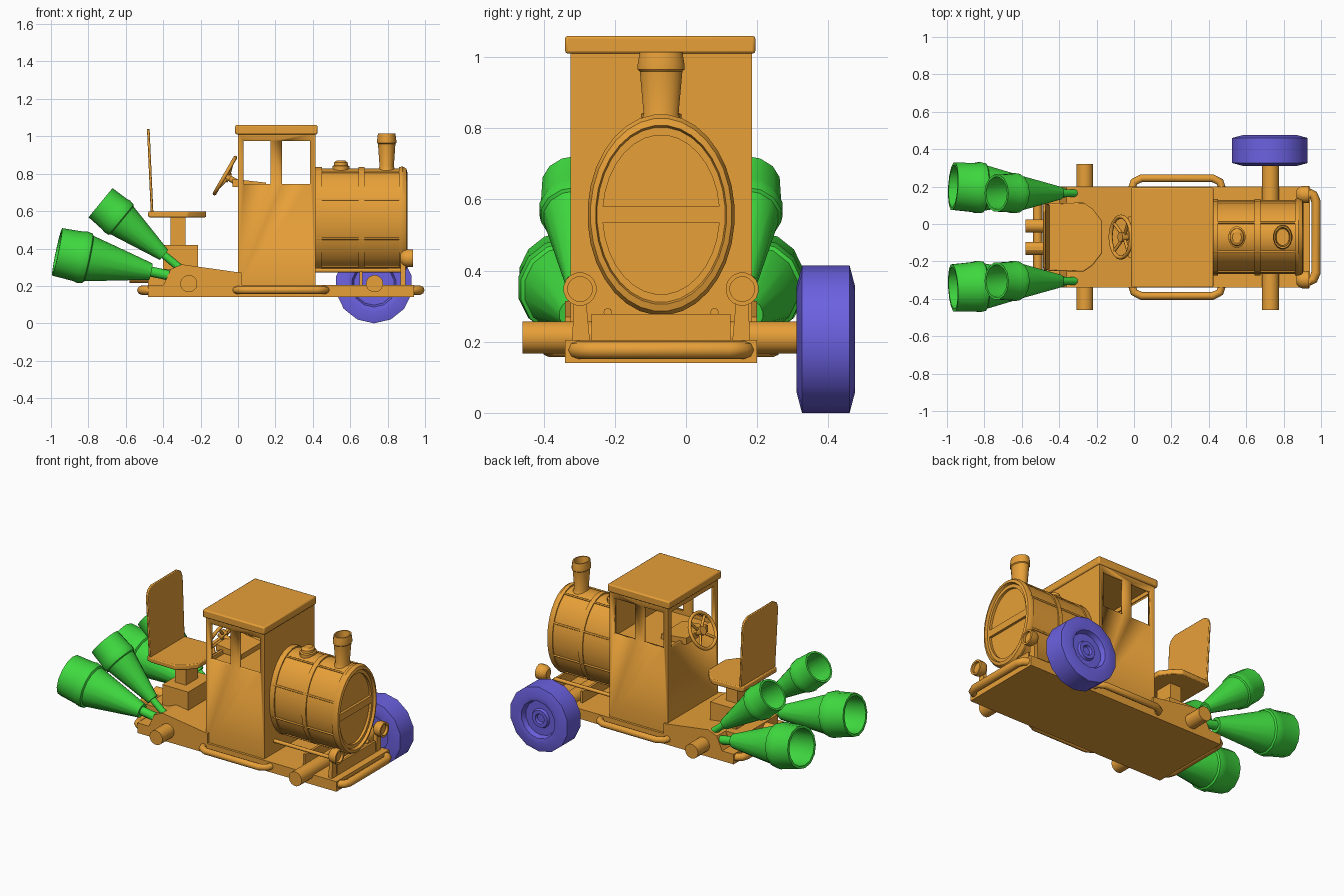
import bpy, bmesh, math
from mathutils import Vector

if "Cube" in bpy.data.objects:
    bpy.data.objects.remove(bpy.data.objects["Cube"])

YC = -0.07  # centre plane of the vehicle

def material(name, col):
    m = bpy.data.materials.new(name)
    m.diffuse_color = col
    m.use_nodes = True
    m.node_tree.nodes["Principled BSDF"].inputs["Base Color"].default_value = m.diffuse_color
    return m

ORANGE = material("orange", (0.8, 0.35, 0.04, 1))
GREEN = material("green", (0.05, 0.7, 0.05, 1))
BLUE = material("blue", (0.15, 0.12, 0.75, 1))

def finish(name, bm, mat=ORANGE, bevel=0):
    bmesh.ops.recalc_face_normals(bm, faces=bm.faces)
    me = bpy.data.meshes.new(name)
    bm.to_mesh(me)
    bm.free()
    ob = bpy.data.objects.new(name, me)
    bpy.context.collection.objects.link(ob)
    me.materials.append(mat)
    if bevel:
        b = ob.modifiers.new("bevel", 'BEVEL')
        b.width, b.segments = bevel, 2
    bpy.ops.object.select_all(action='DESELECT')
    ob.select_set(True)
    bpy.context.view_layer.objects.active = ob
    bpy.ops.object.shade_smooth_by_angle(angle=math.radians(30))
    return ob

def box(name, x, y, z, bevel=0):
    bm = bmesh.new()
    bmesh.ops.create_cube(bm, size=1)
    for v in bm.verts:
        v.co = [a + (b - a) * (c + 0.5) for (a, b), c in zip((x, y, z), v.co)]
    return finish(name, bm, bevel=bevel)

def prism(name, pts, offset, bevel=0):
    """Extrude a 3D outline by an offset."""
    bm = bmesh.new()
    f = bm.faces.new([bm.verts.new(p) for p in pts])
    ext = bmesh.ops.extrude_face_region(bm, geom=[f], use_keep_orig=True)
    bmesh.ops.translate(bm, vec=offset, verts=[g for g in ext["geom"] if isinstance(g, bmesh.types.BMVert)])
    return finish(name, bm, bevel=bevel)

def lathe(name, prof, origin, axis, sides=16, scale=(1, 1), mat=ORANGE):
    """Turn (radius, height) pairs about an axis, with optional elliptical scale."""
    w = Vector(axis).normalized()
    u = Vector((0, 1, 0)) if abs(w.y) < 0.5 else Vector((1, 0, 0))
    u = (u - w * u.dot(w)).normalized()
    v = w.cross(u)
    bm = bmesh.new()
    rings = []
    for r, h in prof:
        ring = []
        for i in range(sides):
            a = 2 * math.pi * (i + 0.5) / sides
            ring.append(bm.verts.new(Vector(origin) + w * h + u * (r * scale[0] * math.cos(a)) + v * (r * scale[1] * math.sin(a))))
        rings.append(ring)
    for a, b in zip(rings, rings[1:]):
        for i in range(sides):
            j = (i + 1) % sides
            bm.faces.new((a[i], a[j], b[j], b[i]))
    bm.faces.new(rings[0])
    bm.faces.new(rings[-1])
    return finish(name, bm, mat)

def tube(name, pts, r, cyclic=False):
    cu = bpy.data.curves.new(name, 'CURVE')
    cu.dimensions = '3D'
    cu.bevel_depth, cu.bevel_resolution, cu.use_fill_caps = r, 2, True
    sp = cu.splines.new('POLY')
    sp.points.add(len(pts) - 1)
    for p, co in zip(sp.points, pts):
        p.co = (*co, 1)
    sp.use_cyclic_u = cyclic
    cu.materials.append(ORANGE)
    ob = bpy.data.objects.new(name, cu)
    bpy.context.collection.objects.link(ob)
    bpy.ops.object.select_all(action='DESELECT')
    ob.select_set(True)
    bpy.context.view_layer.objects.active = ob
    bpy.ops.object.convert(target='MESH')

def cut(ob, cutter):
    m = ob.modifiers.new("cut", 'BOOLEAN')
    m.operation, m.solver, m.object = 'DIFFERENCE', 'EXACT', cutter
    bpy.context.view_layer.objects.active = ob
    bpy.ops.object.modifier_apply(modifier=m.name)
    bpy.data.objects.remove(cutter)

# Chassis and sloped rear deck
box("chassis", (-0.48, 0.94), (-0.34, 0.2), (0.14, 0.205))
prism("rear_deck", [(x, -0.34, z) for x, z in
      ((0.02, 0.2), (0.02, 0.27), (-0.3, 0.315), (-0.36, 0.29), (-0.4, 0.2))], (0, 0.54, 0))
box("rear_block", (-0.48, -0.3), (-0.25, 0.11), (0.2, 0.29))

# Cab: hollow upper part, side windows, open back
cab = box("cab", (0, 0.415), (-0.325, 0.185), (0.2, 1.02))
cut(cab, box("cutter", (0.02, 0.395), (-0.305, 0.165), (0.72, 1.0)))
cut(cab, box("cutter", (-0.1, 0.1), (-0.29, 0.15), (0.745, 0.975)))
for x0, x1 in ((0.03, 0.175), (0.235, 0.385)):
    cut(cab, box("cutter", (x0, x1), (-0.6, 0.6), (0.745, 0.975)))
box("roof", (-0.015, 0.425), (-0.34, 0.195), (1.01, 1.06), 0.008)

# Boiler with recessed front
E = (0.205, 0.28)
O = (0, YC, 0.557)
lathe("boiler", [(0.97, 0.41), (0.97, 0.86), (1.0, 0.86), (1.01, 0.88), (0.97, 0.9), (0.9, 0.905),
                 (0.88, 0.888), (0.8, 0.888), (0.8, 0.872)], O, (1, 0, 0), 32, E)
for i, (x0, x1) in enumerate(((0.415, 0.45), (0.645, 0.675))):
    lathe(f"boiler_band_{i}", [(0.95, x0), (1.0, x0), (1.0, x1), (0.95, x1)], O, (1, 0, 0), 32, E)
box("front_crossbar", (0.865, 0.888), (YC - 0.166, YC + 0.166), (0.535, 0.58))
for i in range(8):
    a = 2 * math.pi * (i + 0.5) / 8
    y, z = YC + 0.2 * math.cos(a), 0.557 + 0.273 * math.sin(a)
    tube(f"boiler_strip_{i}", [(0.42, y, z), (0.87, y, z)], 0.006)
for i, x in enumerate((0.65, 0.88)):
    box(f"boiler_saddle_{i}", (x, x + 0.015), (-0.265, 0.125), (0.2, 0.278))

# Chimney and dome
lathe("chimney", [(0.06, 0), (0.05, 0.025), (0.061, 0.145), (0.067, 0.15), (0.067, 0.165), (0.061, 0.2),
                  (0.052, 0.2), (0.045, 0.13)], (0.795, YC, 0.815), (0, 0, 1), 16, (1, 0.78))
lathe("dome", [(0.058, 0), (0.058, 0.025), (0.048, 0.03), (0.046, 0.045), (0.03, 0.055)],
      (0.55, YC, 0.815), (0, 0, 1), 16, (1, 0.8))

# Axles
for n, x in (("front", 0.73), ("rear", -0.263)):
    lathe(n + "_axle", [(0.046, -0.39), (0.046, 0.39)], (x, YC, 0.212), (0, 1, 0), 16)

# Single wheel
lathe("wheel", [(0.05, -0.05), (0.11, -0.05), (0.12, -0.075), (0.15, -0.082), (0.207, -0.067), (0.207, 0.067),
                (0.15, 0.082), (0.12, 0.076), (0.11, 0.045), (0.062, 0.045), (0.055, 0.06), (0.032, 0.06),
                (0.026, 0.045)], (0.727, 0.393, 0.207), (0, 1, 0), 14, mat=BLUE)

# Bumper tubes
def rail(name, x_in, x_out):
    c = x_out - x_in
    tube(name, [(x_in, YC + s * w, 0.177) if t == 0 else (x_in + c * t, YC + s * w, 0.177)
                for s, w, t in ((1, 0.245, 0), (1, 0.24, 0.5), (1, 0.225, 0.85), (1, 0.19, 1),
                                (-1, 0.19, 1), (-1, 0.225, 0.85), (-1, 0.24, 0.5), (-1, 0.245, 0))], 0.025)
rail("front_bumper", 0.88, 0.973)
rail("rear_bumper", -0.45, -0.515)

# Mirrored parts: side rails, headlights, exhausts, rear stubs
for side, s in (("left", 1), ("right", -1)):
    Y = lambda d: YC + s * d
    tube(side + "_side_rail", [(x, Y(d), 0.178) for x, d in
         ((-0.01, 0.26), (0.0, 0.295), (0.04, 0.315), (0.42, 0.315), (0.46, 0.295), (0.47, 0.26))], 0.021)
    tube(side + "_under_rail", [(0.41, Y(0.15), 0.283), (0.88, Y(0.15), 0.283)], 0.012)
    lathe(side + "_headlight", [(0.025, 0.87), (0.04, 0.882), (0.047, 0.9), (0.047, 0.935), (0.035, 0.935),
                                (0.035, 0.918)], (0, Y(0.228), 0.348), (1, 0, 0), 16)
    prism(side + "_headlight_bracket", [(0.87, Y(a), z) for a, z in
          ((0.2, 0.2), (0.25, 0.2), (0.245, 0.33), (0.212, 0.33))], (0.025, 0, 0))
    lathe(side + "_rear_stub", [(0.036, 0), (0.036, 0.12), (0.026, 0.12), (0.026, 0.09)],
          (-0.46, Y(0.06), 0.25), (-1, 0, 0), 12)
    for n, p, q, r in (("lower", (-0.34, 0.235, 0.25), (-0.967, 0.272, 0.382), 0.135),
                       ("upper", (-0.31, 0.235, 0.295), (-0.735, 0.235, 0.645), 0.105)):
        p, q = (Vector((a[0], Y(a[1]), a[2])) for a in (p, q))
        L = (q - p).length
        lathe(f"{side}_{n}_exhaust", [(k * r, t * L) for k, t in
              ((0.2, -0.04), (0.2, 0.2), (0.33, 0.2), (0.92, 0.73), (1.0, 0.74), (1.04, 0.79), (1.0, 0.82),
               (0.96, 1.0), (0.84, 1.0), (0.84, 0.8), (0.3, 0.4))], p, q - p, 14, mat=GREEN)

# Seat
box("seat_base", (-0.4, -0.215), (-0.2, 0.06), (0.28, 0.42))
box("seat_pedestal", (-0.36, -0.28), (YC - 0.06, YC + 0.06), (0.41, 0.58))
half = ((-0.48, 0.17), (-0.45, 0.18), (-0.27, 0.185), (-0.22, 0.15), (-0.17, 0.085))
prism("seat", [(x, YC + d, 0.567) for x, d in half] + [(x, YC - d, 0.567) for x, d in reversed(half)],
      (0, 0, 0.032), 0.006)
half = ((0.175, 0.58), (0.18, 0.98), (0.165, 1.02), (0.13, 1.04))
prism("backrest", [(-0.452 - (z - 0.58) * 0.045, YC + d, z) for d, z in half] +
      [(-0.452 - (z - 0.58) * 0.045, YC - d, z) for d, z in reversed(half)], (-0.014, 0, 0), 0.004)

# Steering wheel and column
C = Vector((-0.07, YC, 0.79))
U, V, N = Vector((0, 1, 0)), Vector((0.5, 0, 0.866)), Vector((0.866, 0, -0.5))
rim = [C + (U * math.cos(a) + V * math.sin(a)) * 0.11 for a in (i * math.pi / 12 for i in range(24))]
tube("steering_wheel", rim, 0.011, True)
for i in range(4):
    tube(f"steering_spoke_{i}", [C + N * 0.02, rim[i * 6 + 3]], 0.009)
lathe("steering_hub", [(0.028, -0.005), (0.028, 0.03)], C, N, 12)
tube("steering_column", [C, C + N * 0.16], 0.016)
prism("dashboard", [(x, YC - 0.11, z) for x, z in ((-0.03, 0.73), (-0.03, 0.772), (0.15, 0.752), (0.15, 0.72))],
      (0, 0.22, 0))
